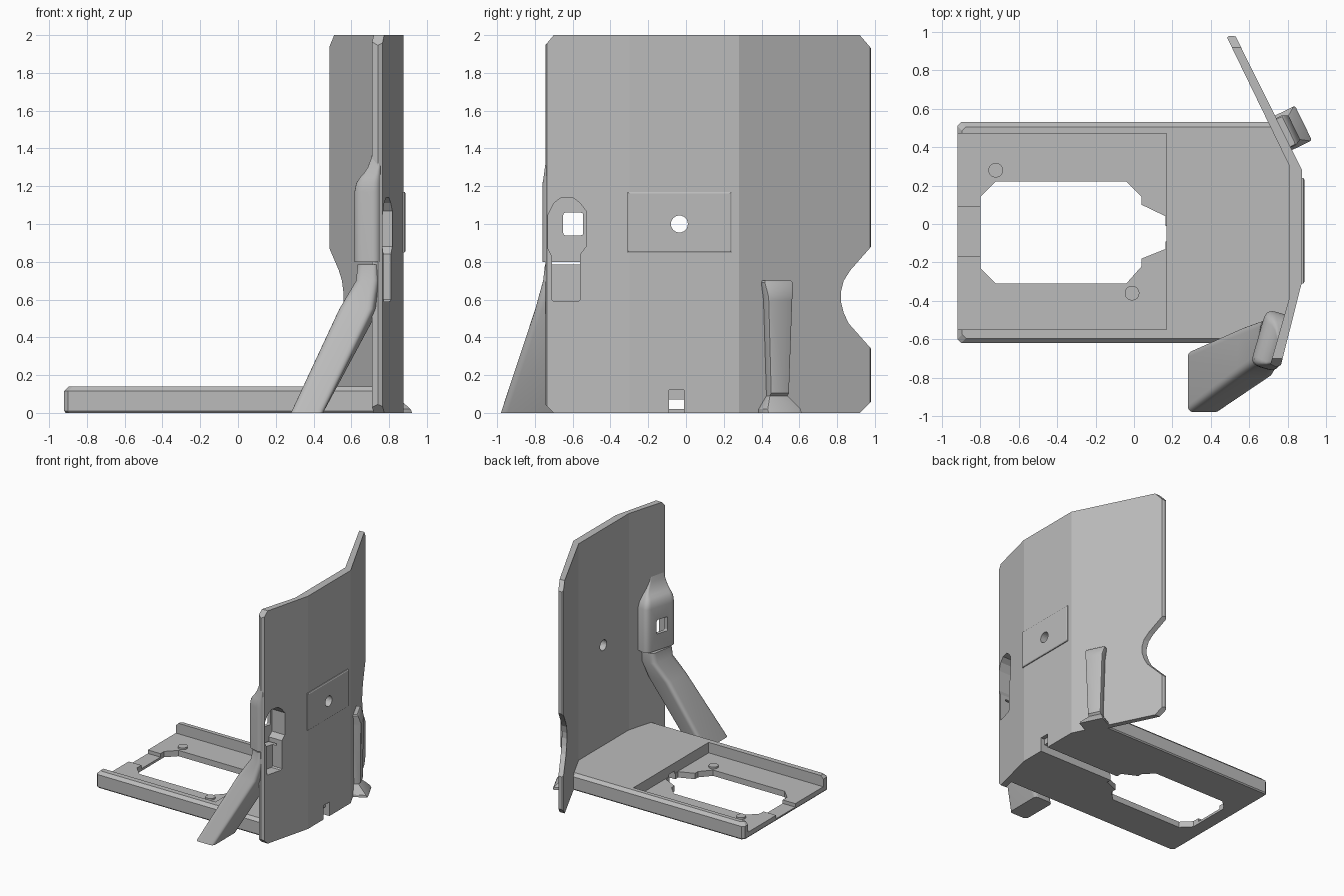
import bpy, bmesh, math
from mathutils import Vector

cube = bpy.data.objects.get("Cube")
if cube:
    bpy.data.objects.remove(cube, do_unlink=True)

mat = bpy.data.materials.new("plain grey")
mat.use_nodes = True
GREY = (0.5, 0.5, 0.5, 1)
mat.diffuse_color = GREY
mat.node_tree.nodes["Principled BSDF"].inputs["Base Color"].default_value = GREY


def loft(name, rings, smooth=0):
    """Closed solid through equal-length rings of 3D points."""
    bm = bmesh.new()
    vs = [[bm.verts.new(p) for p in r] for r in rings]
    n = len(vs[0])
    for a, b in zip(vs, vs[1:]):
        for i in range(n):
            j = (i + 1) % n
            bm.faces.new((a[i], a[j], b[j], b[i]))
    bm.faces.new(vs[0])
    bm.faces.new(vs[-1])
    bmesh.ops.recalc_face_normals(bm, faces=bm.faces)
    me = bpy.data.meshes.new(name)
    bm.to_mesh(me)
    bm.free()
    me.materials.append(mat)
    ob = bpy.data.objects.new(name, me)
    bpy.context.collection.objects.link(ob)
    if smooth:
        me.shade_smooth()
        me.set_sharp_from_angle(angle=math.radians(smooth))
    return ob


def flat(pts, z):
    return [(x, y, z) for x, y in pts]


def prism_z(name, pts, z0, z1):
    return loft(name, [flat(pts, z0), flat(pts, z1)])


def prism_x(name, pts, x0, x1, shear=0.0):
    """Extrude a (y, z) outline along x; shear slants the inner end with y."""
    return loft(name, [[(x0 + shear * (y + 0.63), y, z) for y, z in pts],
                       [(x1, y, z) for y, z in pts]])


def rect(a0, a1, b0, b1):
    return [(a0, b0), (a1, b0), (a1, b1), (a0, b1)]


def circle(a, b, r, n=24):
    return [(a + r * math.cos(2 * math.pi * i / n), b + r * math.sin(2 * math.pi * i / n))
            for i in range(n)]


def rounded(corners, r, n=5):
    """Polygon with each corner replaced by a soft curve."""
    out = []
    for i, c in enumerate(corners):
        c = Vector(c)
        to_prev = (Vector(corners[i - 1]) - c).normalized() * r
        to_next = (Vector(corners[(i + 1) % len(corners)]) - c).normalized() * r
        for k in range(n + 1):
            t = k / n
            out.append(tuple(c + to_prev * (1 - t) ** 2 + to_next * t ** 2))
    return out


def boolean(ob, cutter, op="DIFFERENCE", keep=False):
    m = ob.modifiers.new("cut", "BOOLEAN")
    m.operation, m.object, m.solver = op, cutter, "EXACT"
    dg = bpy.context.evaluated_depsgraph_get()
    me = bpy.data.meshes.new_from_object(ob.evaluated_get(dg))
    ob.modifiers.clear()
    ob.data = me
    if not keep:
        bpy.data.objects.remove(cutter, do_unlink=True)


# Base tray with chamfered top edge
def base_outline(i):
    return [(-.92 + i, -.60 + i), (-.90 + i, -.62 + i), (.755, -.62 + i), (.84, -.35),
            (.84, .29), (.73, .53 - i), (-.90 + i, .53 - i), (-.92 + i, .51 - i)]


base = loft("base_tray", [flat(base_outline(.008), 0), flat(base_outline(0), .01),
                          flat(base_outline(0), .115), flat(base_outline(.025), .14)])
boolean(base, prism_z("c", rect(-1, .17, -.55, .47), .05, 1))
boolean(base, prism_z("c", rect(-1, -.7, -.17, .09), .02, 1))
opening = [(-.80, .14), (-.72, .22), (-.04, .22), (.04, .14), (.04, .10), (.165, .04),
           (.165, -.13), (.04, -.18), (.04, -.22), (-.04, -.31), (-.72, -.31), (-.80, -.23)]
boolean(base, prism_z("c", opening, -.1, 1))
boolean(base, prism_x("c", rect(-.09, -.01, -.1, .07), .1, 1))

# Locating pegs on the tray floor
for side, (x, y) in (("back", (-.72, .28)), ("front", (-.01, -.36))):
    prism_z("tray_peg_" + side, circle(x, y, .038), .04, .065)

# Bent upright plate, trimmed to its side outline
plan = [(.485, .97), (.50, .985), (.53, .975), (.875, .28), (.875, -.30), (.765, -.735),
        (.74, -.745), (.71, -.73), (.81, -.38), (.81, .30)]
plate = prism_z("upright_plate", plan, -.1, 2.1)
side = [(-.70, 0), (.92, 0), (.98, .06), (.98, .34), (.86, .475), (.835, .53), (.82, .59),
        (.82, .64), (.835, .70), (.87, .755), (.98, .88), (.98, 1.93), (.92, 2),
        (-.70, 2), (-.75, 1.94), (-.75, .05)]
boolean(plate, prism_x("c", side, 0, 1.5), "INTERSECT")
boolean(plate, prism_x("c", rect(-.09, -.01, -.1, .12), .6, 1))

# Raised pad on the outer face
pad = loft("raised_pad", [[(x, y, z) for y, z in rect(-.31 + i, .24 - i, .85 + i, 1.17 - i)]
                          for x, i in ((.86, 0), (.882, 0), (.887, .008))])
for ob in (plate, pad):
    boolean(ob, prism_x("c", circle(-.035, 1.0, .045), .6, 1))

# Front wing frame: s runs along the wing, t runs inward from its inner face
wing_s, wing_t = Vector((.28, .96)), Vector((-.96, .28))
wing_o = Vector((.71, -.73))


def wing(s, t):
    return tuple(wing_o + wing_s * s + wing_t * t)


# Domed housing inside the front wing
rings = []
for z, t, s0, s1, r in ((.80, .10, -.03, .27, .05), (1.17, .10, -.03, .27, .05),
                        (1.215, .09, -.028, .255, .045), (1.245, .07, -.02, .235, .035),
                        (1.265, .05, -.015, .22, .025), (1.30, .025, -.008, .19, .015),
                        (1.35, .008, 0, .16, .008), (1.42, -.005, .005, .14, .008)):
    quad = [wing(s0, -.045), wing(s1, -.045), wing(s1, t), wing(s0, t)]
    rings.append(flat(rounded(quad, r if t > .03 else .015), z))
housing = loft("domed_housing", rings, 40)

# Sloping strut from the housing to the ground
strut_rings = []
for z, quad, r in (
        (0, [(.28, -.66), (.28, -.98), (.45, -.98), (.45, -.66)], .035),
        (.55, [(.545, -.54), (.535, -.79), (.72, -.80), (.75, -.54)], .04),
        (.70, [(.655, -.50), (.62, -.73), (.74, -.765), (.79, -.50)], .04),
        (.785, [(.665, -.50), (.628, -.72), (.735, -.755), (.79, -.50)], .035)):
    strut_rings.append(flat(rounded(quad, r), z))
strut = loft("sloping_strut", strut_rings, 40)

# Slot through the wing into the housing and the top of the strut
slot = [(-.70, .59), (-.57, .59), (-.56, .60), (-.56, .84), (-.53, .88), (-.53, 1.07),
        (-.56, 1.11), (-.60, 1.14), (-.66, 1.14), (-.70, 1.11), (-.73, 1.05), (-.73, .87),
        (-.71, .83), (-.71, .60)]
boolean(plate, prism_x("c", slot, .5, 1))
boolean(housing, prism_x("c", slot, .665, 1, .29))
boolean(strut, prism_x("c", slot, .70, 1, .29))
boolean(housing, prism_x("c", rounded(rect(-.65, -.545, .94, 1.06), .012, 3), .3, 1))

# Tapered foot clip on the outside of the rear wing
along, out = Vector((-.44, .90)), Vector((.90, .44))
anchor = Vector((.779, .475))
clip_rings = []
for z, half, depth in ((0, .10, .115), (.02, .10, .105), (.09, .055, .04), (.105, .055, .055),
                       (.60, .072, .06), (.62, .075, .062), (.69, .085, .04), (.70, .08, .03)):
    quad = [tuple(anchor + along * a + out * b)
            for a, b in ((-half, -.02), (half, -.02), (half, depth), (-half, depth))]
    clip_rings.append(flat(rounded(quad, .012, 2), z))
loft("rear_foot_clip", clip_rings, 30)
